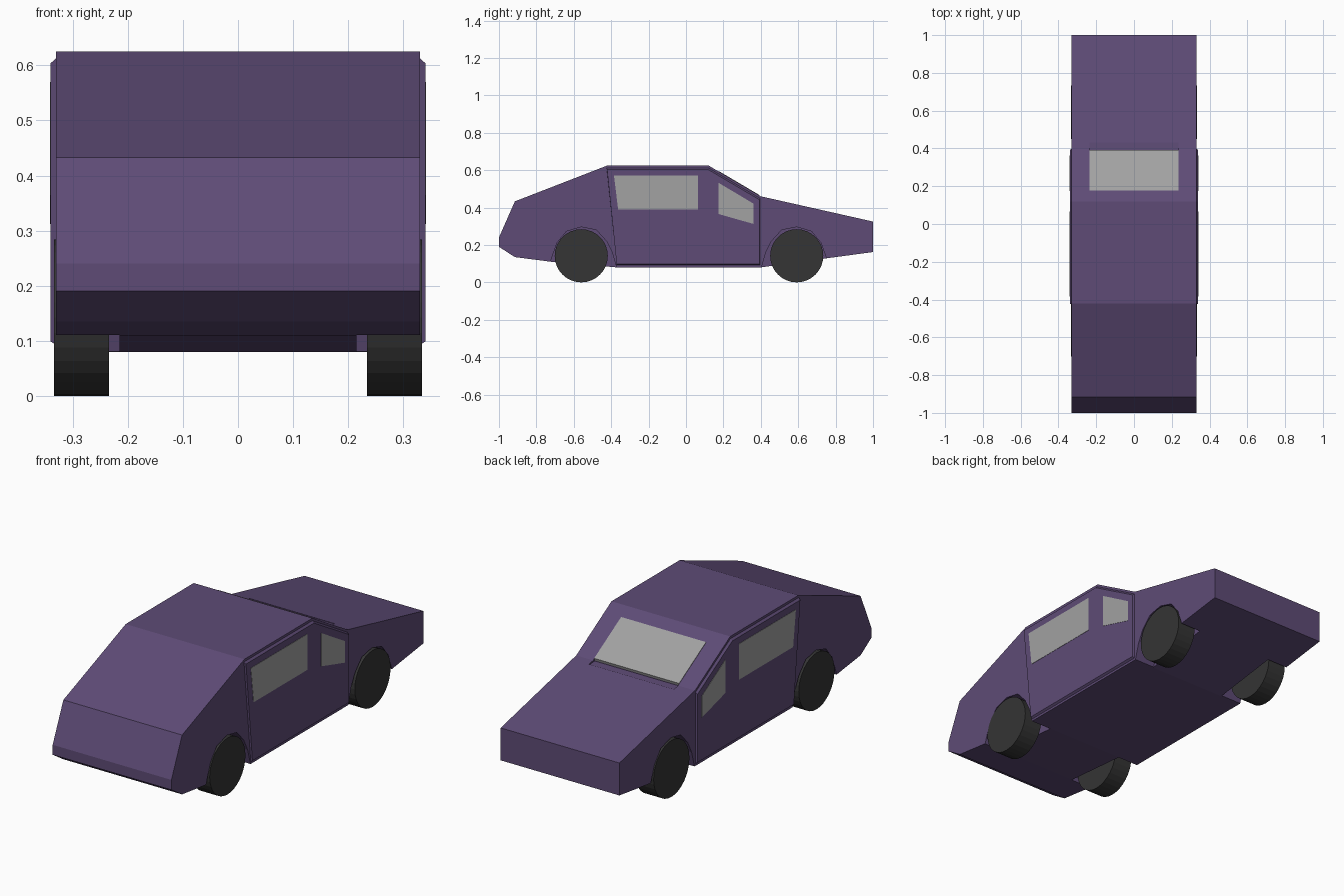
import bpy, bmesh, math
from mathutils import Matrix

if "Cube" in bpy.data.objects:
    bpy.data.objects.remove(bpy.data.objects["Cube"])


def material(name, rgb):
    m = bpy.data.materials.new(name)
    m.diffuse_color = (*rgb, 1)
    m.use_nodes = True
    m.node_tree.nodes["Principled BSDF"].inputs["Base Color"].default_value = m.diffuse_color
    return m


PAINT = material("purple_paint", (0.112, 0.071, 0.182))
GLASS = material("glass", (0.36, 0.36, 0.36))
RUBBER = material("rubber", (0.035, 0.035, 0.035))


def finish(name, bm, mat, mirror=False):
    bmesh.ops.recalc_face_normals(bm, faces=bm.faces)
    me = bpy.data.meshes.new(name)
    bm.to_mesh(me)
    bm.free()
    ob = bpy.data.objects.new(name, me)
    bpy.context.collection.objects.link(ob)
    if mat:
        me.materials.append(mat)
    if mirror:
        ob.modifiers.new("mirror", 'MIRROR')
    return ob


def prism(name, profile, x0, x1, mat, mirror=False, outer=None):
    """Side profile (y, z) spanned from x0 to x1, optionally ending in another profile."""
    bm = bmesh.new()
    a = [bm.verts.new((x0, y, z)) for y, z in profile]
    b = [bm.verts.new((x1, y, z)) for y, z in (outer or profile)]
    bm.faces.new(a)
    bm.faces.new(b)
    for i in range(len(a)):
        j = (i + 1) % len(a)
        bm.faces.new((a[i], a[j], b[j], b[i]))
    return finish(name, bm, mat, mirror)


def cut(ob, cutter):
    mod = ob.modifiers.new("cut", 'BOOLEAN')
    mod.operation = 'DIFFERENCE'
    mod.solver = 'EXACT'
    mod.object = cutter
    cutter.hide_render = True
    bpy.context.view_layer.objects.active = ob
    bpy.ops.object.modifier_apply(modifier=mod.name)
    bpy.data.objects.remove(cutter)


# wedge body
body = prism("body", [(-1, 0.19), (-1, 0.24), (-0.915, 0.433), (-0.42, 0.625),
                      (0.12, 0.625), (0.40, 0.46), (1, 0.325), (1, 0.162),
                      (0.74, 0.127), (0.40, 0.08), (-0.37, 0.08),
                      (-0.72, 0.11), (-0.915, 0.135)], -0.33, 0.33, PAINT)

# wheel arch pockets
arch = [(-0.19, -0.06), (-0.165, 0.11), (-0.13, 0.21), (-0.08, 0.272), (0, 0.296),
        (0.08, 0.28), (0.135, 0.22), (0.165, 0.16), (0.188, 0.08), (0.20, -0.06)]
for wy, flip in ((-0.56, 1), (0.592, -1)):
    for side in (-1, 1):
        cutter = prism("arch_cutter", [(wy + flip * y, z) for y, z in arch],
                       side * 0.215, side * 0.4, None)
        cut(body, cutter)

# cowl slot below the windscreen
cut(body, prism("cowl_cutter", [(0.385, 0.50), (0.387, 0.452), (0.432, 0.45), (0.432, 0.50)],
                -0.236, 0.236, None))

# windscreen, lying on the sloped front of the cabin
prism("windscreen", [(0.178, 0.5935), (0.392, 0.4675), (0.388, 0.455), (0.175, 0.58)],
      -0.236, 0.236, GLASS)

# raised door panels with bevelled rims
prism("door_panel", [(-0.425, 0.617), (0.12, 0.617), (0.398, 0.453), (0.398, 0.088), (-0.37, 0.088)],
      0.325, 0.34, PAINT, True,
      [(-0.422, 0.604), (0.117, 0.604), (0.394, 0.441), (0.394, 0.099), (-0.371, 0.099)])

# side windows
prism("rear_side_window", [(-0.385, 0.57), (0.065, 0.57), (0.065, 0.39), (-0.363, 0.39)],
      0.33, 0.3415, GLASS, True)
prism("front_side_window", [(0.175, 0.532), (0.362, 0.42), (0.362, 0.312), (0.175, 0.365)],
      0.33, 0.3415, GLASS, True)

# wheels
for name, wy in (("rear_wheels", -0.56), ("front_wheels", 0.592)):
    bm = bmesh.new()
    bmesh.ops.create_cone(bm, cap_ends=True, segments=32, radius1=0.142, radius2=0.142, depth=0.1,
                          matrix=Matrix.Translation((0.284, wy, 0.142)) @ Matrix.Rotation(math.pi / 2, 4, 'Y'))
    finish(name, bm, RUBBER, True)
